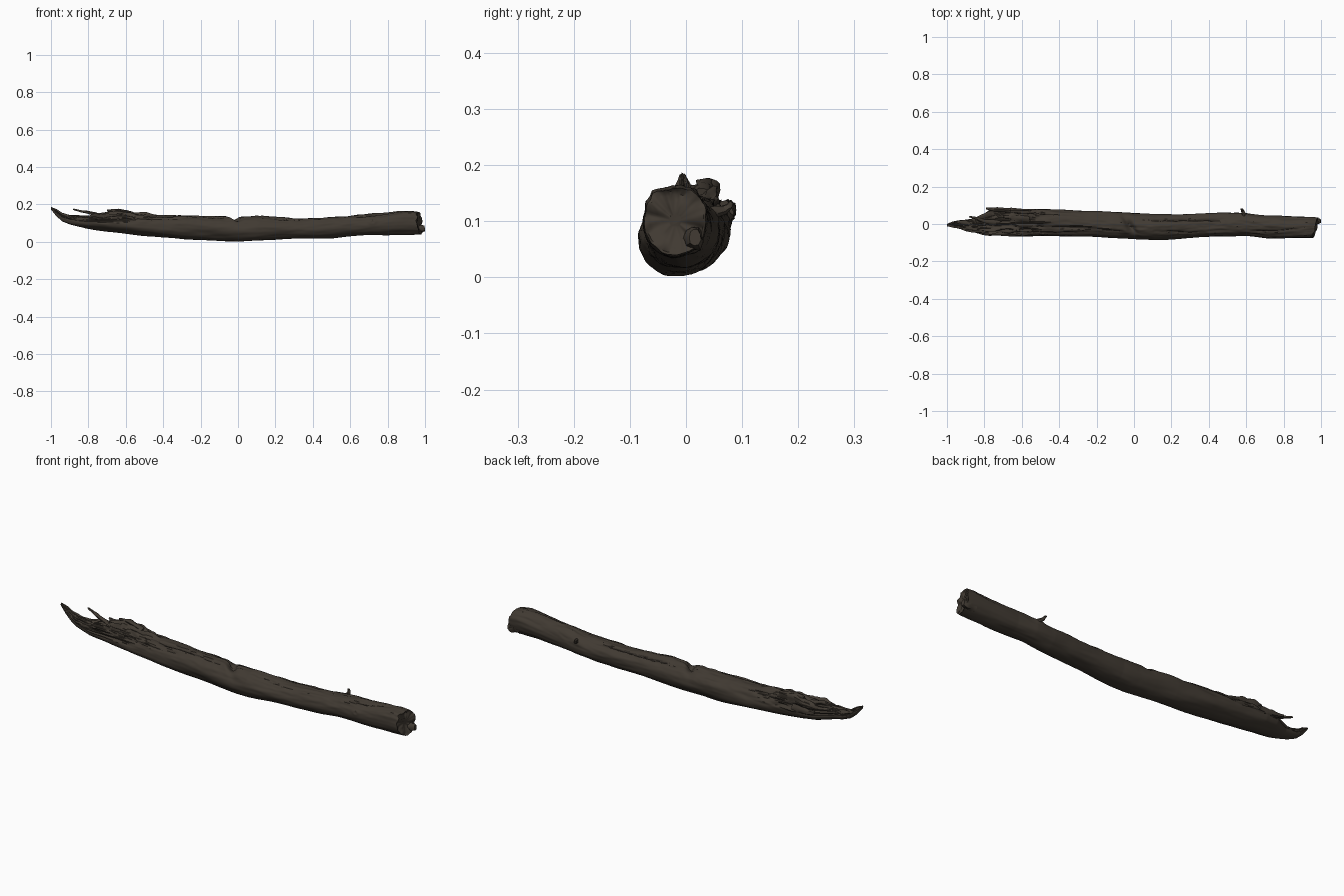
import bpy, bmesh, math
from mathutils import Vector, noise

if "Cube" in bpy.data.objects:
    bpy.data.objects.remove(bpy.data.objects["Cube"])

def mat(name, c):
    m = bpy.data.materials.new(name)
    m.diffuse_color = (*c, 1)
    m.use_nodes = True
    m.node_tree.nodes["Principled BSDF"].inputs["Base Color"].default_value = m.diffuse_color
    return m

BARK = mat("dark brown bark", (0.052, 0.042, 0.032))
CRACK = mat("crevice brown", (0.030, 0.024, 0.019))

# x, bottom z, top z, front y, back y
KEYS = [(-1.0, .172, .186, -.012, .000), (-.97, .135, .172, -.018, .012),
        (-.94, .108, .152, -.022, .018), (-.90, .092, .140, -.034, .022),
        (-.85, .080, .140, -.045, .030), (-.81, .071, .140, -.056, .050),
        (-.77, .064, .146, -.061, .074), (-.70, .054, .150, -.063, .083),
        (-.60, .043, .156, -.066, .082), (-.40, .022, .143, -.067, .076),
        (-.20, .010, .138, -.067, .070), (-.08, .004, .136, -.075, .062),
        (.02, .002, .134, -.082, .054), (.10, .006, .138, -.085, .050),
        (.20, .011, .129, -.080, .053), (.35, .015, .127, -.072, .056),
        (.50, .021, .132, -.065, .060), (.60, .028, .139, -.065, .058),
        (.70, .034, .148, -.075, .046), (.85, .039, .160, -.077, .041),
        (.93, .040, .165, -.077, .039), (1.0, .042, .158, -.075, .036)]

def section(x):
    for a, b in zip(KEYS, KEYS[1:]):
        if x <= b[0]:
            t = (x - a[0]) / (b[0] - a[0])
            return [a[i] + (b[i] - a[i]) * t for i in range(1, 5)]
    return KEYS[-1][1:]

def bump(v, c, w):
    return math.exp(-((v - c) / w) ** 2)

def relief(x, a):
    """Radial offset: stretched grain, knots, notch and long cracks."""
    c, s = math.cos(a), math.sin(a)
    top = max(0, s)
    d = .006 * noise.noise(Vector((x * 5, c * 1.3, s * 1.3)))
    d += .005 * (.3 + .7 * top) * noise.noise(Vector((x * 11, c * 4, s * 4 + 7)))
    d += .002 * (.2 + .8 * top) * noise.noise(Vector((x * 30, c * 11, s * 11)))
    # torn wood on the upper left
    torn = max(0, min(1, (-.42 - x) / .15)) * max(0, min(1, (s + .1) * 2))
    n = noise.noise(Vector((x * 13, c * 6, s * 6 + 3)))
    d += torn * (.022 * n - .002)
    # hump, top notch and the bark edge behind it
    d += .034 * bump(x, -.65, .04) * bump(a, 1.15, .35)
    d -= .032 * bump(x, -.02 + .03 * (a - 1.6), .022) * bump(a, 1.6, .7)
    crack = 0
    for x0, x1, a0, sl, dep in ((.03, .48, 1.05, .35, .010), (-.55, -.05, 1.9, .3, .009),
                                (-.8, -.35, .7, .3, .009), (-.75, -.3, 2.5, -.2, .007),
                                (.1, .4, 2.1, .4, .005), (.62, .92, 1.9, -.5, .006)):
        if x0 < x < x1:
            u = (x - x0) / (x1 - x0)
            path = a0 + sl * (u - .5) + .12 * noise.noise(Vector((x * 14, a0 * 5, 0)))
            crack += dep * math.sin(math.pi * u) ** .5 * bump(a, path, .085)
    # knots
    d += .008 * bump(x, .58, .03) * bump(a, .55, .3)
    d += .007 * bump(x, .72, .02) * bump(a, 2.9, .2) - .008 * bump(x, .72, .009) * bump(a, 2.9, .09)
    return d - crack, crack

def finish(bm, name):
    bmesh.ops.recalc_face_normals(bm, faces=bm.faces)
    me = bpy.data.meshes.new(name)
    bm.to_mesh(me)
    bm.free()
    ob = bpy.data.objects.new(name, me)
    bpy.context.collection.objects.link(ob)
    me.materials.append(BARK)
    me.materials.append(CRACK)
    bpy.ops.object.select_all(action='DESELECT')
    ob.select_set(True)
    bpy.context.view_layer.objects.active = ob
    bpy.ops.object.shade_smooth_by_angle(angle=math.radians(45))
    return ob

# main log: lofted rings, slanted broken right end
N, M = 380, 80
bm = bmesh.new()
rings, cracks = [], []
for i in range(N + 1):
    x = -1 + 1.97 * i / N
    zb, zt, yf, yb = section(x)
    cy, cz, hy, hz = (yf + yb) / 2, (zb + zt) / 2, (yb - yf) / 2, (zt - zb) / 2
    fade = min(1, hz / .05)
    ring, cr = [], []
    for j in range(M):
        a = math.tau * j / M - math.pi / 2
        d, c = relief(x, a)
        d *= fade
        y, z = cy + (hy + d) * math.cos(a), cz + (hz + d) * math.sin(a)
        e = max(0, (x - .85) / .12)
        sx = e * (.24 * (y + .018) - .10 * (z - .1)
                  + .012 * noise.noise(Vector((y * 40, z * 40, 2))))
        ring.append(bm.verts.new((x + sx, y, max(z, 0))))
        cr.append(c)
    rings.append(ring)
    cracks.append(cr)
for i in range(N):
    for j in range(M):
        k = (j + 1) % M
        f = bm.faces.new((rings[i][j], rings[i][k], rings[i + 1][k], rings[i + 1][j]))
        f.material_index = int(cracks[i][j] > .0055)
bm.faces.new(rings[0])
# rough end face, slightly dished
prev = rings[-1]
mid = sum((v.co for v in prev), Vector()) / M
outer = [v.co.copy() for v in prev]
for r in (.93, .8, .62, .42, .2):
    ring = []
    for p in outer:
        q = mid.lerp(p, r)
        q.x += -.010 * (1 - r) ** .5 + .012 * noise.noise(q * 32) + .005 * noise.noise(q * 80)
        ring.append(bm.verts.new(q))
    for j in range(M):
        k = (j + 1) % M
        bm.faces.new((prev[j], prev[k], ring[k], ring[j]))
    prev = ring
bm.faces.new(prev)
finish(bm, "log")

def splinter(name, pts, sides=9):
    """Tapered shard through (x, y, z, half width, half height) points."""
    bm = bmesh.new()
    prev = None
    P = []
    for a, b in zip(pts, pts[1:]):
        P += [[a[i] + (b[i] - a[i]) * t / 5 for i in range(5)] for t in range(5)]
    P.append(list(pts[-1]))
    for n, (x, y, z, w, h) in enumerate(P):
        nxt, prv = P[min(n + 1, len(P) - 1)], P[max(n - 1, 0)]
        t = (Vector(nxt[:3]) - Vector(prv[:3])).normalized()
        side = t.cross(Vector((0, 0, 1))).normalized()
        up = side.cross(t)
        ring = []
        for j in range(sides):
            a = math.tau * j / sides
            g = 1 + .4 * noise.noise(Vector((x * 35, math.cos(a) * 2, math.sin(a) * 2 + y * 20)))
            ring.append(bm.verts.new(Vector((x, y, z)) + g * (side * w * math.cos(a) + up * h * math.sin(a))))
        if prev:
            for j in range(sides):
                k = (j + 1) % sides
                bm.faces.new((prev[j], prev[k], ring[k], ring[j]))
        else:
            bm.faces.new(ring)
        prev = ring
    bm.faces.new(prev)
    finish(bm, name)

# torn shards at the left end
splinter("upper_splinter", [(-.72, .005, .135, .016, .012), (-.80, .015, .158, .010, .008),
                            (-.84, .030, .163, .008, .006), (-.88, .040, .174, .004, .004)])
splinter("back_splinter", [(-.66, .070, .115, .014, .022), (-.73, .078, .120, .012, .016),
                           (-.77, .080, .124, .009, .010), (-.79, .084, .128, .005, .006)])
splinter("front_splinter", [(-.78, -.040, .115, .012, .018), (-.86, -.038, .122, .008, .010),
                            (-.90, -.034, .130, .004, .004)])
splinter("tip_splinter", [(-.86, .000, .115, .018, .020), (-.93, .008, .138, .010, .010),
                          (-.96, .012, .150, .004, .005)])
splinter("hump_splinter", [(-.56, .030, .150, .014, .010), (-.64, .034, .170, .014, .009),
                           (-.70, .038, .166, .006, .005)])
# broken lip on the right end
splinter("end_lip", [(.93, .012, .068, .020, .022), (.975, .014, .070, .018, .022),
                     (.998, .016, .072, .010, .014)])
# small twig stub on the back
splinter("twig_stub", [(.59, .045, .112, .012, .012), (.58, .068, .118, .008, .008),
                       (.578, .076, .124, .006, .006), (.572, .080, .132, .004, .004)])
